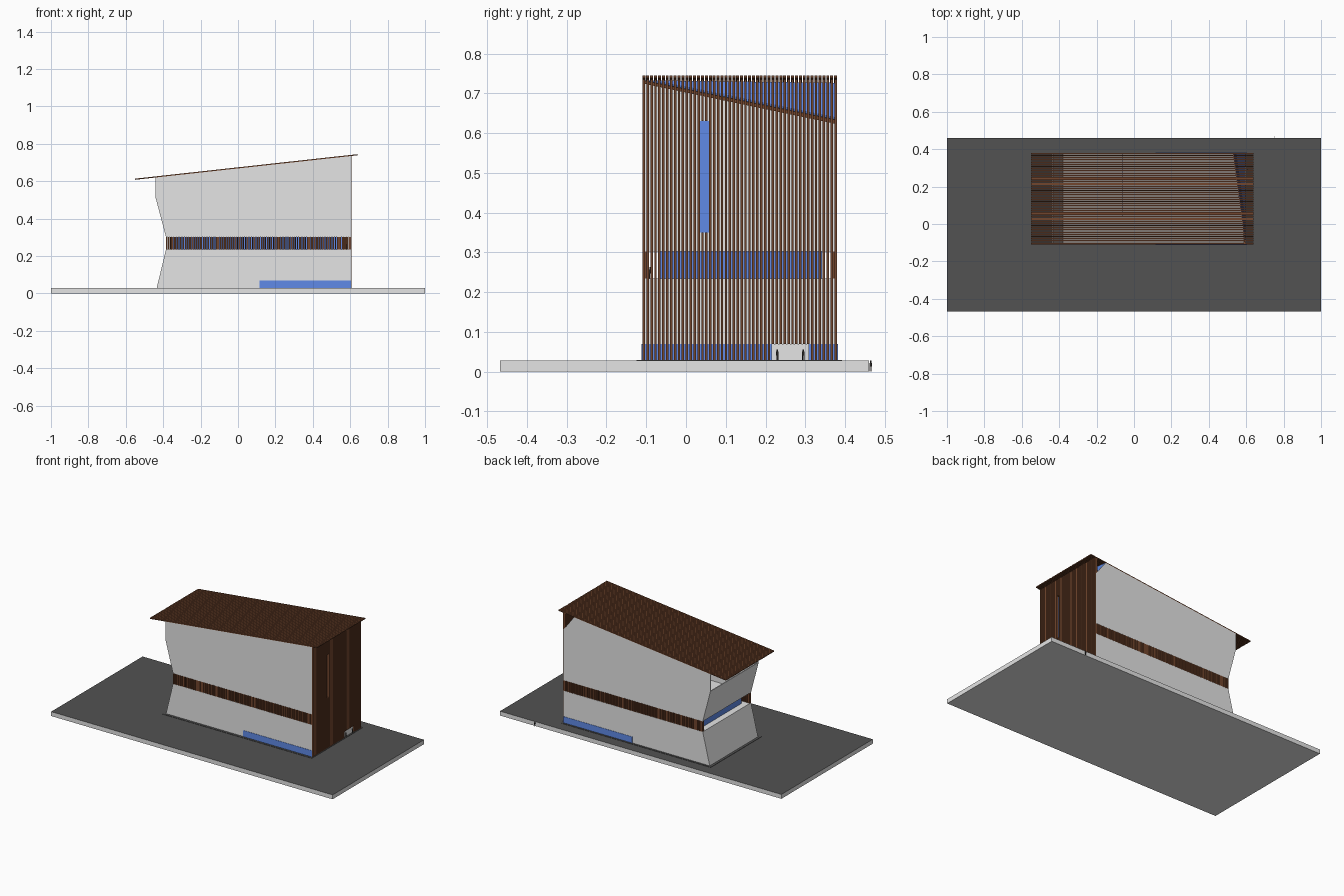
import bpy, bmesh, random
from mathutils import Vector

if "Cube" in bpy.data.objects:
    bpy.data.objects.remove(bpy.data.objects["Cube"])

random.seed(4)

def mat(name, c):
    m = bpy.data.materials.new(name)
    m.diffuse_color = (*c, 1)
    m.use_nodes = True
    m.node_tree.nodes["Principled BSDF"].inputs["Base Color"].default_value = m.diffuse_color
    return m

GREY = mat("light concrete", (0.78, 0.78, 0.78))
DARK = mat("dark paving", (0.085, 0.085, 0.085))
WOOD = mat("brown timber", (0.165, 0.06, 0.026))
BLUE = mat("blue glass", (0.115, 0.255, 0.80))
BLACK = mat("near black", (0.02, 0.018, 0.016))

def finish(bm, name, *mats):
    bmesh.ops.recalc_face_normals(bm, faces=bm.faces)
    me = bpy.data.meshes.new(name)
    bm.to_mesh(me)
    bm.free()
    for m in mats:
        me.materials.append(m)
    ob = bpy.data.objects.new(name, me)
    bpy.context.collection.objects.link(ob)
    return ob

def add_prism(bm, pts, offset):
    """Polygon of 3D points extruded along an offset vector."""
    off = Vector(offset)
    a = [bm.verts.new(p) for p in pts]
    b = [bm.verts.new(Vector(p) + off) for p in pts]
    bm.faces.new(a)
    bm.faces.new(b[::-1])
    n = len(a)
    for i in range(n):
        j = (i + 1) % n
        bm.faces.new((a[i], b[i], b[j], a[j]))

def add_box(bm, x0, x1, y0, y1, z0, z1):
    add_prism(bm, [(x0, y0, z0), (x1, y0, z0), (x1, y1, z0), (x0, y1, z0)], (0, 0, z1 - z0))

def box(name, m, *b):
    bm = bmesh.new()
    add_box(bm, *b)
    return finish(bm, name, m)

def prism_xz(name, m, profile, y0, y1):
    bm = bmesh.new()
    add_prism(bm, [(x, y0, z) for x, z in profile], (0, y1 - y0, 0))
    return finish(bm, name, m)

def roof_z(x):
    return 0.608 + (x + 0.55) * 0.110

Y0, Y1, T = -0.11, 0.38, 0.006     # side wall planes and wall thickness
XR, XW, G = 0.603, 0.588, 0.028    # right end, wall behind the slats, ground level
B0, B1 = 0.235, 0.302              # open band heights

# site slab: dark paved top, light edges and underside
slab = box("site_slab", GREY, -1, 1, -0.468, 0.46, 0, G)
slab.data.materials.append(DARK)
for p in slab.data.polygons:
    p.material_index = 1 if p.normal.z > 0.5 else 0
box("building_pad", DARK, -0.45, 0.612, -0.125, 0.392, G, G + 0.002)

# lower storey
prism_xz("lower_storey", GREY, [(-0.435, G), (XW, G), (XW, B0), (-0.385, B0)], Y0 + T, Y1 - T)
for nm, y in (("front", Y0), ("back", Y1 - T)):
    prism_xz("lower_wall_" + nm, GREY, [(-0.435, G), (XR, G), (XR, B0), (-0.385, B0)], y, y + T)

# ground floor glazing
box("ground_window_front", BLUE, 0.115, XR + 0.001, Y0 - 0.002, Y0 + 0.001, G + 0.002, 0.07)
box("ground_window_back", BLUE, 0.115, XR + 0.001, Y1 - 0.001, Y1 + 0.002, G + 0.002, 0.07)
box("ground_window_right", BLUE, XW - 0.001, XW + 0.002, Y0 + T, Y1 - T, G + 0.002, 0.07)
box("entrance_panel", GREY, 0.597, 0.602, 0.215, 0.31, G + 0.002, 0.07)

# recessed glass storey in the open band
box("band_glass", BLUE, -0.345, 0.56, -0.07, 0.342, B0, B1)

# upper storey shell, open at the top
left = [(-0.44, roof_z(-0.44)), (-0.44, 0.51), (-0.385, B1)]
prism_xz("upper_wall_front", GREY, left + [(XR, B1), (XR, roof_z(XR))], Y0, Y0 + T)
prism_xz("upper_wall_back", GREY, left + [(XR, B1), (XR, 0.63), (0.53, roof_z(0.53))], Y1 - T, Y1)
prism_xz("upper_wall_left", GREY, [(-0.385, B1), (-0.44, 0.51), (-0.434, 0.51), (-0.379, B1)], Y0 + T, Y1 - T)
box("upper_floor", GREY, -0.383, XW, Y0 + T, Y1 - T, B1, B1 + 0.004)
box("inner_glass_partition", BLUE, -0.062, -0.058, 0.04, Y1 - T, B1 + 0.004, roof_z(-0.06) - 0.004)
bm = bmesh.new()
add_prism(bm, [(XW - 0.005, Y0 + T, B1), (XW - 0.005, Y1 - T, B1), (XW - 0.005, Y1 - T, 0.63),
               (XW - 0.005, Y0 + T, 0.727)], (0.005, 0, 0))
finish(bm, "upper_wall_right", GREY)

# slanted corner skylight with a timber edge beam
bm = bmesh.new()
add_prism(bm, [(0.594, Y0 + T, 0.731), (0.594, Y1, 0.632), (0.528, Y1, roof_z(0.528) - 0.002)],
          (0.003, 0, 0.002))
finish(bm, "corner_skylight", BLUE)
bm = bmesh.new()
add_prism(bm, [(XW, Y0 + T, 0.724), (XW, Y1 - T, 0.624), (XW, Y1 - T, 0.634),
               (XW, Y0 + T, 0.733)], (0.007, 0, 0))
finish(bm, "skylight_edge_beam", WOOD)

# roof slats and the facade slats that continue them downwards
N = 50
WR, WF = 0.0075, 0.006
pitch = (Y1 - Y0 - WR) / (N - 1)
roof, facade = bmesh.new(), bmesh.new()
for i in range(N):
    c = Y0 + WR / 2 + i * pitch
    y = c - WR / 2
    add_prism(roof, [(-0.55, y, roof_z(-0.55)), (0.64, y, roof_z(0.64)),
                     (0.64, y, roof_z(0.64) + 0.006), (-0.55, y, roof_z(-0.55) + 0.006)], (0, WR, 0))
    bottom = 0.07 if 0.213 < c < 0.312 else G + 0.002
    spans = [(bottom, roof_z(0.605))]
    if 0.032 < c < 0.06:           # gap for the tall window
        spans = [(bottom, 0.35), (0.63, roof_z(0.605))]
    for a, b in spans:
        add_box(facade, XW + 0.003, 0.608, c - WF / 2, c + WF / 2, a, b)
finish(roof, "roof_slats", WOOD)
finish(facade, "facade_slats", WOOD)
box("tall_window", BLUE, XW - 0.001, XW + 0.003, 0.034, 0.059, 0.35, 0.63)

# band posts along both long sides, unevenly spaced
for nm, y in (("front", Y0), ("back", Y1 - 0.012)):
    bm = bmesh.new()
    x = -0.384
    while x < 0.585:
        w = random.uniform(0.006, 0.010)
        add_box(bm, x, x + w, y, y + 0.012, B0, B1)
        x += w + random.uniform(0.002, 0.005)
    finish(bm, "band_posts_" + nm, WOOD)

# small scale figures
def figure(name, x, y, z, h=0.028):
    bm = bmesh.new()
    r = h * 0.09
    for s in (-1, 1):
        add_box(bm, x - r * .5, x + r * .5, y + s * r * .6 - r * .45, y + s * r * .6 + r * .45, z, z + h * 0.48)
    add_box(bm, x - r * .6, x + r * .6, y - r * 1.3, y + r * 1.3, z + h * 0.45, z + h * 0.8)
    add_box(bm, x - r * .6, x + r * .6, y - r * .8, y + r * .8, z + h * 0.8, z + h)
    finish(bm, name, BLACK)

figure("figure_door_a", 0.606, 0.23, G)
figure("figure_door_b", 0.606, 0.295, G)
figure("figure_terrace", 0.58, -0.09, B0)
figure("figure_site", 0.75, 0.4645, 0)
